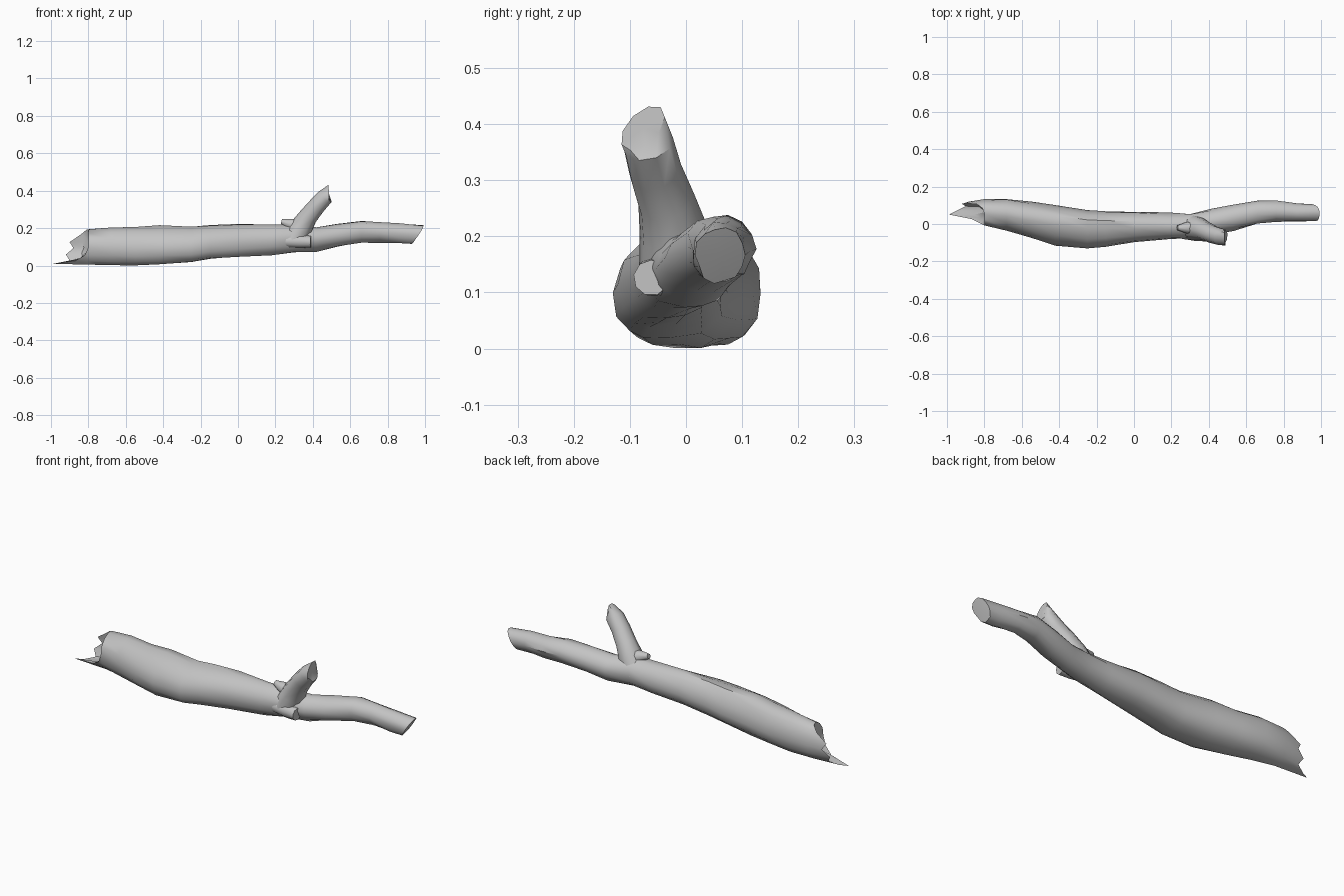
import bpy, math, random
from mathutils import Vector

random.seed(4)
if "Cube" in bpy.data.objects:
    bpy.data.objects.remove(bpy.data.objects["Cube"])

SIDES = 14
bark = bpy.data.materials.new("grey bark")
bark.use_nodes = True
bark.diffuse_color = (0.55, 0.55, 0.55, 1)
bark.node_tree.nodes["Principled BSDF"].inputs["Base Color"].default_value = (0.55, 0.55, 0.55, 1)


def loft(name, rings, start_tip, end_tip):
    """Skin a list of equal rings and close both ends with a fan."""
    n = len(rings[0])
    verts = [p for ring in rings for p in ring] + [start_tip, end_tip]
    a, b, last = len(verts) - 2, len(verts) - 1, (len(rings) - 1) * n
    faces = []
    for j in range(n):
        k = (j + 1) % n
        for i in range(0, last, n):
            faces.append((i + j, i + k, i + n + k, i + n + j))
        faces += [(a, k, j), (b, last + j, last + k)]
    mesh = bpy.data.meshes.new(name)
    mesh.from_pydata([tuple(v) for v in verts], [], faces)
    mesh.materials.append(bark)
    obj = bpy.data.objects.new(name, mesh)
    bpy.context.collection.objects.link(obj)
    bpy.ops.object.select_all(action="DESELECT")
    obj.select_set(True)
    bpy.context.view_layer.objects.active = obj
    bpy.ops.object.mode_set(mode="EDIT")
    bpy.ops.mesh.select_all(action="SELECT")
    bpy.ops.mesh.normals_make_consistent(inside=False)
    bpy.ops.object.mode_set(mode="OBJECT")
    bpy.ops.object.shade_smooth_by_angle(angle=math.radians(42))
    return obj


def trunk_ring(x, y0, y1, z0, z1, skew, rough=0.004):
    """Upright ring inside the given y and z limits; skew leans its top back."""
    ring = []
    for j in range(SIDES):
        t = 2 * math.pi * j / SIDES
        c, s = math.cos(t), math.sin(t)
        y = (y0 + y1) / 2 + (y1 - y0) / 2 * (c + skew * s * (1 - abs(c)))
        z = (z0 + z1) / 2 + (z1 - z0) / 2 * (s - skew * abs(c) * 0.5)
        jitter = random.uniform(-rough, rough)
        ring.append(Vector((x, y + jitter * c, z + jitter * s)))
    return ring


def tube(name, stations):
    """Round limb through (point, radius) stations with flat ends."""
    pts = [Vector(p) for p, r in stations]
    rings = []
    for i, (p, r) in enumerate(stations):
        d = (pts[min(i + 1, len(pts) - 1)] - pts[max(i - 1, 0)]).normalized()
        u = d.cross(Vector((0, 1, 0))).normalized()
        v = d.cross(u)
        rings.append([pts[i] + r * (math.cos(2 * math.pi * j / 9) * u
                                    + math.sin(2 * math.pi * j / 9) * v) for j in range(9)])
    return rings, pts


# Trunk: x, front, back, bottom, top, skew
sections = [
    (-0.80, -0.005, 0.135, 0.004, 0.200, 0.1),
    (-0.68, -0.035, 0.135, 0.004, 0.205, 0.15),
    (-0.55, -0.075, 0.120, 0.004, 0.208, 0.25),
    (-0.42, -0.115, 0.100, 0.008, 0.220, 0.35),
    (-0.25, -0.130, 0.075, 0.018, 0.215, 0.35),
    (-0.15, -0.118, 0.070, 0.035, 0.222, 0.3),
    (0.00, -0.100, 0.065, 0.045, 0.224, 0.2),
    (0.18, -0.085, 0.060, 0.055, 0.218, 0.1),
    (0.30, -0.075, 0.055, 0.068, 0.218, 0),
    (0.42, -0.052, 0.080, 0.075, 0.208, 0),
    (0.53, -0.035, 0.100, 0.100, 0.222, 0),
    (0.66, 0.000, 0.122, 0.122, 0.238, 0),
    (0.76, 0.015, 0.122, 0.123, 0.232, 0),
    (0.87, 0.012, 0.108, 0.118, 0.224, 0),
    (0.96, 0.016, 0.105, 0.117, 0.216, 0),
]
rings = [trunk_ring(*s) for s in sections]

# Slanted cut at the thin end
for p in rings[-1]:
    p.x += 0.65 * (p.z - 0.165) - 0.15 * (p.y - 0.06)

# Splintered thick end: reach of each splinter from the back around over the top
reach = [0.08, 0.10, 0.04, 0.01, 0.0, 0.0, 0.0, 0.0, 0.02, 0.07, 0.19, 0.15, 0.10, 0.12]
splinters = []
for p, r in zip(rings[0], reach):
    q = p.copy()
    q.x -= r
    q.y += (0.06 - q.y) * r * 2.2
    q.z += (0.07 - q.z) * min(r * 2, 0.25) if q.z > 0.07 else 0.02 * r
    splinters.append(q)
# Hollow core behind the splinters
core = [Vector((-0.80 - 0.3 * r, 0.065 + (p.y - 0.065) * 0.72, 0.09 + (p.z - 0.09) * 0.72))
        for p, r in zip(rings[0], reach)]
loft("trunk", [core, splinters] + rings, Vector((-0.79, 0.065, 0.09)), Vector((0.965, 0.06, 0.168)))

# Upright side branch with a cut end
limb, pts = tube("branch", [
    ((0.30, -0.015, 0.13), 0.070), ((0.34, -0.022, 0.205), 0.062),
    ((0.375, -0.035, 0.26), 0.052), ((0.42, -0.055, 0.315), 0.048),
    ((0.465, -0.068, 0.365), 0.046), ((0.485, -0.076, 0.395), 0.036)])
for p in limb[-1]:
    p.x = 0.486 - 0.12 * (p.z - 0.395)
    p.z = 0.397 + (p.z - 0.397) * 1.9
    p.y += 0.25 * (p.z - 0.397)
loft("side_branch", limb, pts[0], sum(limb[-1], Vector()) / 9)

# Small broken twigs beside the branch and on the front
for name, stations in {
    "upper_stub": [((0.35, -0.02, 0.20), 0.045), ((0.28, -0.02, 0.222), 0.03),
                   ((0.232, -0.02, 0.236), 0.013)],
    "front_stub": [((0.26, -0.045, 0.13), 0.035), ((0.33, -0.055, 0.128), 0.036),
                   ((0.39, -0.062, 0.126), 0.032)],
}.items():
    limb, pts = tube(name, stations)
    loft(name, limb, pts[0], pts[-1])
